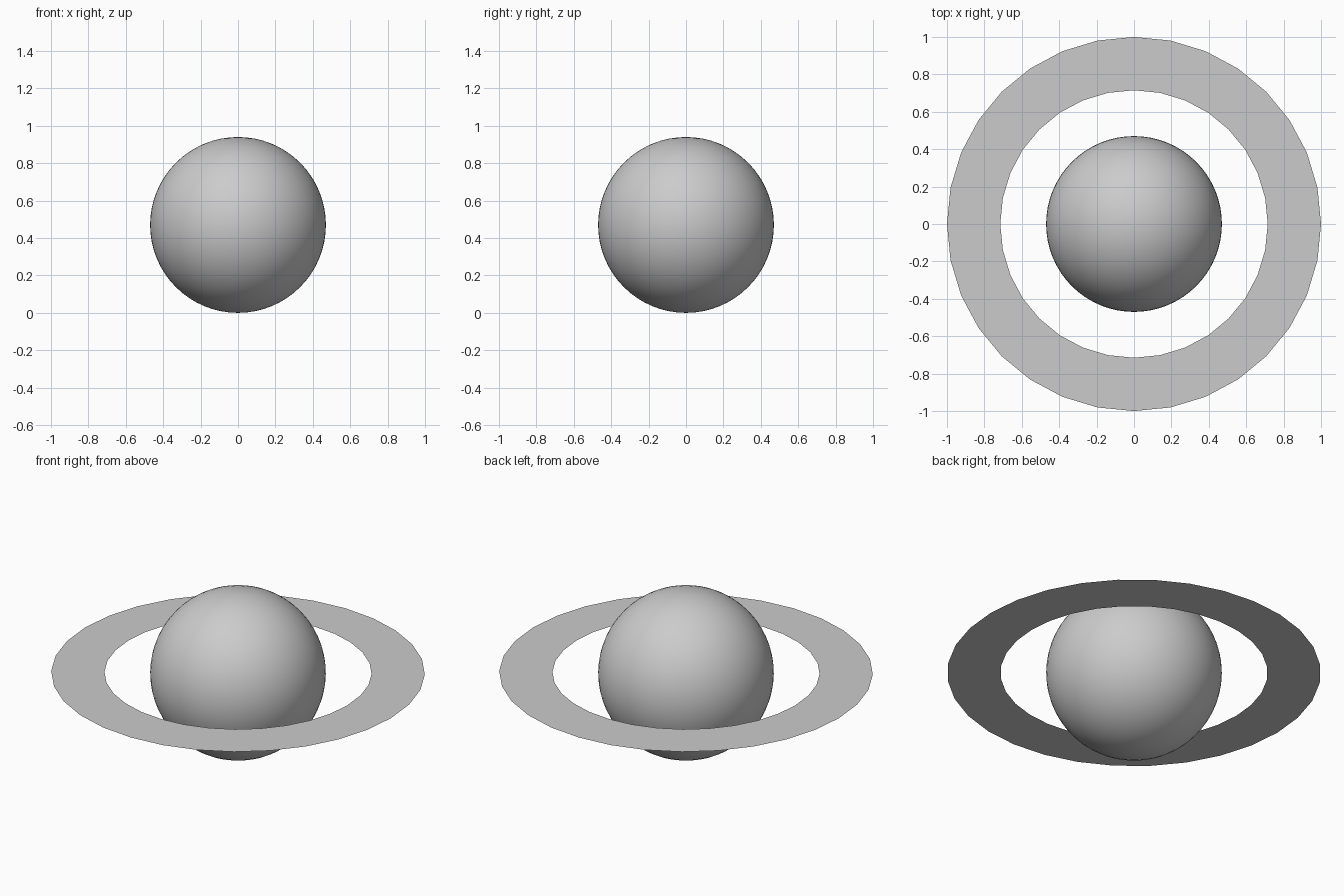
import bpy
import bmesh
from math import cos, sin, tau

cube = bpy.data.objects.get("Cube")
if cube:
    bpy.data.objects.remove(cube, do_unlink=True)

RADIUS = 0.47
RING_INNER, RING_OUTER, RING_SIDES = 0.715, 1.0, 32

# One plain grey for every part
grey = bpy.data.materials.new("light grey")
grey.use_nodes = True
colour = (0.6, 0.6, 0.6, 1.0)
grey.diffuse_color = colour
grey.node_tree.nodes["Principled BSDF"].inputs["Base Color"].default_value = colour


def add_part(name, bm, smooth):
    mesh = bpy.data.meshes.new(name)
    for face in bm.faces:
        face.smooth = smooth
    bm.to_mesh(mesh)
    bm.free()
    mesh.materials.append(grey)
    part = bpy.data.objects.new(name, mesh)
    part.location.z = RADIUS
    bpy.context.collection.objects.link(part)


# Smooth planet ball resting on the ground
ball = bmesh.new()
bmesh.ops.create_uvsphere(ball, u_segments=64, v_segments=32, radius=RADIUS)
add_part("planet", ball, True)

# Flat, paper-thin ring around the equator, facing up
ring = bmesh.new()
loops = [
    [ring.verts.new((r * cos(tau * i / RING_SIDES), r * sin(tau * i / RING_SIDES), 0))
     for i in range(RING_SIDES)]
    for r in (RING_INNER, RING_OUTER)
]
inner, outer = loops
for i in range(RING_SIDES):
    j = (i + 1) % RING_SIDES
    ring.faces.new((inner[i], outer[i], outer[j], inner[j]))
add_part("ring", ring, False)
